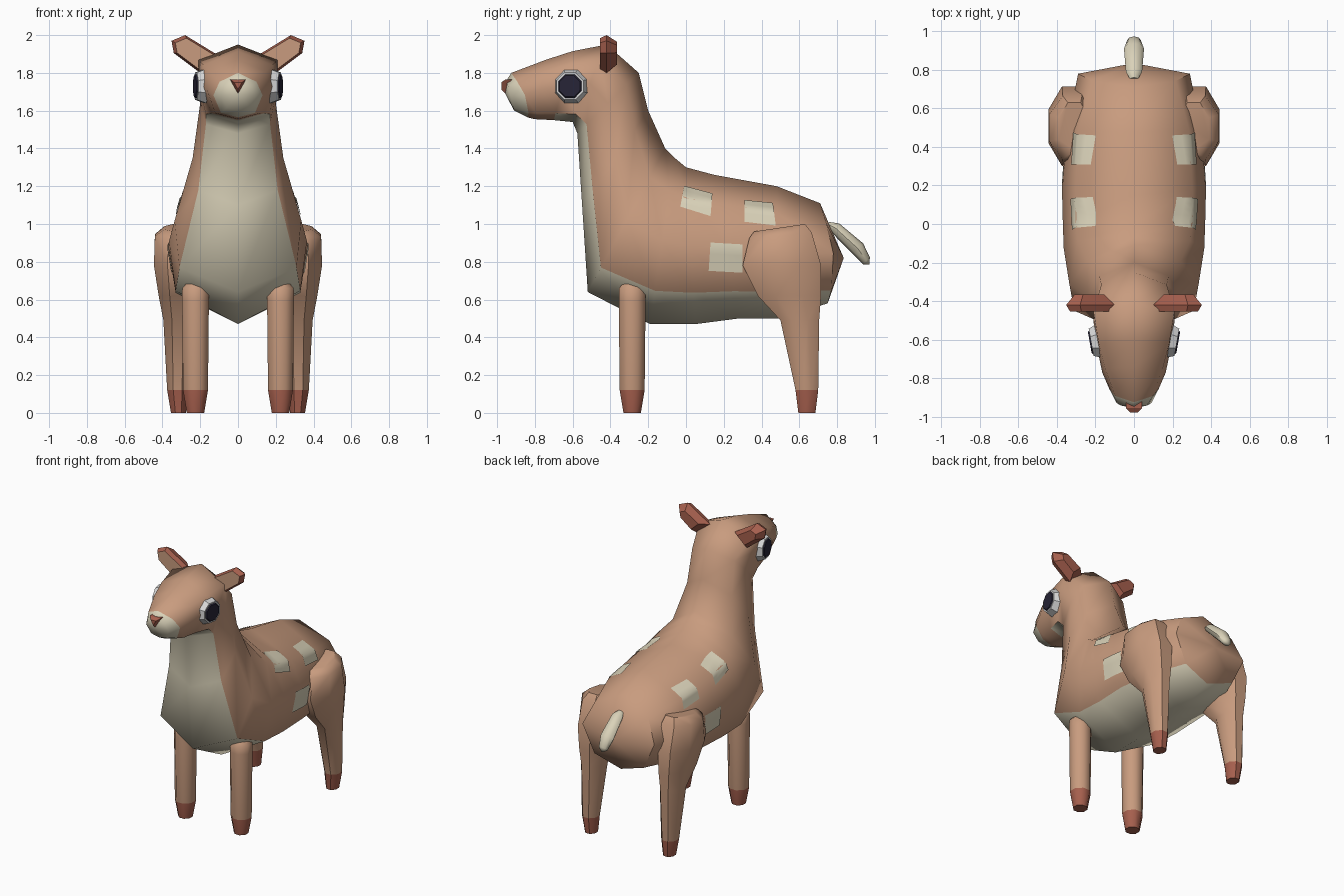
import bpy, bmesh, math
from mathutils import Vector, Matrix
from mathutils.bvhtree import BVHTree

if "Cube" in bpy.data.objects:
    bpy.data.objects.remove(bpy.data.objects["Cube"])


def material(name, rgb):
    m = bpy.data.materials.new(name)
    m.use_nodes = True
    m.diffuse_color = (*rgb, 1)
    m.node_tree.nodes["Principled BSDF"].inputs["Base Color"].default_value = (*rgb, 1)
    return m


FAWN = material("fawn", (0.58, 0.33, 0.21))
CREAM = material("cream", (0.70, 0.645, 0.485))
RUSSET = material("russet", (0.38, 0.115, 0.075))
WHITE = material("eye_white", (0.68, 0.68, 0.68))
DARK = material("eye_dark", (0.02, 0.018, 0.038))


def finish(bm, name, mats, angle=45):
    bmesh.ops.recalc_face_normals(bm, faces=bm.faces)
    mesh = bpy.data.meshes.new(name)
    bm.to_mesh(mesh)
    bm.free()
    for m in mats:
        mesh.materials.append(m)
    ob = bpy.data.objects.new(name, mesh)
    bpy.context.collection.objects.link(ob)
    bpy.ops.object.select_all(action="DESELECT")
    ob.select_set(True)
    bpy.context.view_layer.objects.active = ob
    bpy.ops.object.shade_smooth_by_angle(angle=math.radians(angle))
    return ob


def loft(name, rings, mats, slot=lambda i, j: 0, tips=(None, None), angle=45):
    """Skin rings of points; slot(i, j) picks the colour of side j in band i."""
    bm = bmesh.new()
    vs = [[bm.verts.new(p) for p in r] for r in rings]
    n = len(rings[0])
    for i in range(len(vs) - 1):
        for j in range(n):
            k = (j + 1) % n
            f = bm.faces.new((vs[i][j], vs[i][k], vs[i + 1][k], vs[i + 1][j]))
            f.material_index = slot(i, j)
    for ring, tip, i in ((vs[0], tips[0], -1), (vs[-1], tips[1], len(vs) - 1)):
        if tip:
            c = bm.verts.new(tip)
            caps = [bm.faces.new((ring[j], ring[(j + 1) % n], c)) for j in range(n)]
        else:
            caps = [bm.faces.new(ring)]
        for f in caps:
            f.material_index = slot(i, 0)
    return finish(bm, name, mats, angle)


def box_ring(s, z, y0, y1, x0, x1, lift=0.0):
    """Horizontal eight-sided ring filling the given bounds on side s."""
    out = []
    k = 1 / math.cos(math.pi / 8)
    for a in range(8):
        t = (a + 0.5) * math.pi / 4
        u = math.sin(t) * k
        out.append((s * ((x0 + x1) / 2 + (x1 - x0) / 2 * math.cos(t) * k),
                    (y0 + y1) / 2 + (y1 - y0) / 2 * u, z + lift * u))
    return out


# Body, neck and head: one skin through tilted cross-sections, rump to muzzle
# top y, top z, bottom y, bottom z, half width, lower half width, lower t, upper width, bow
SECTIONS = [
    (0.71, 1.11, 0.75, 0.58, 0.29, 0.20, 0.13, 0.75, 0.05),
    (0.48, 1.20, 0.50, 0.50, 0.35, 0.31, 0.20, 0.82, 0),
    (0.15, 1.26, 0.28, 0.50, 0.37, 0.33, 0.19, 0.82, 0),
    (0.00, 1.30, 0.05, 0.47, 0.37, 0.33, 0.20, 0.82, 0),
    (-0.06, 1.35, -0.19, 0.47, 0.365, 0.33, 0.20, 0.80, 0),
    (-0.11, 1.40, -0.52, 0.64, 0.335, 0.31, 0.17, 0.72, 0),
    (-0.20, 1.60, -0.55, 1.10, 0.24, 0.21, 0.16, 0.75, 0),
    (-0.25, 1.80, -0.575, 1.48, 0.20, 0.17, 0.15, 0.85, 0),
    (-0.42, 1.95, -0.60, 1.54, 0.21, 0.17, 0.10, 1.0, 0),
    (-0.60, 1.915, -0.70, 1.55, 0.19, 0.14, 0.10, 0.96, 0),
    (-0.74, 1.87, -0.80, 1.555, 0.165, 0.12, 0.10, 0.90, 0),
    (-0.925, 1.80, -0.84, 1.565, 0.13, 0.09, 0.10, 0.75, 0.03),
    (-0.95, 1.76, -0.91, 1.60, 0.09, 0.06, 0.10, 0.75, 0),
]
rings = []
for ty, tz, by, bz, w, wb, tb, up, bow in SECTIONS:
    def at(x, t, b=0):
        return (x, by + (ty - by) * t + b, bz + (tz - bz) * t)
    half = [(wb, tb, bow / 2), (w, 0.5, bow), (w * up, 0.8, bow / 2)]
    rings.append([at(0, 0)] + [at(*h) for h in half] + [at(0, 1)]
                 + [at(-x, t, b) for x, t, b in reversed(half)])
body = loft("body", rings, [FAWN, CREAM],
            lambda i, j: int(i >= 11 or (0 <= i < 9 and j in (0, 7))),
            ((0, 0.835, 0.82), (0, -0.957, 1.69)), 60)

# Flank spots: thin patches laid on the body surface
bm = bmesh.new()
bm.from_mesh(body.data)
tree = BVHTree.FromBMesh(bm)
bm.free()
SPOTS = {
    "shoulder_spot": [(-0.03, 1.09), (0.13, 1.04), (0.14, 1.16), (-0.01, 1.20)],
    "hip_spot": [(0.31, 1.01), (0.475, 0.99), (0.46, 1.11), (0.31, 1.125)],
    "flank_spot": [(0.12, 0.75), (0.30, 0.74), (0.30, 0.89), (0.13, 0.90)],
}
SIDES = (("left", 1), ("right", -1))
N = 5
for name, quad in SPOTS.items():
    a, b, c, d = (Vector(p) for p in quad)
    for side, s in SIDES:
        bm = bmesh.new()
        grid = []
        for i in range(N + 1):
            row = []
            for j in range(N + 1):
                p = a.lerp(b, i / N).lerp(d.lerp(c, i / N), j / N)
                hit, nor, _, _ = tree.ray_cast(Vector((s, p.x, p.y)), Vector((-s, 0, 0)))
                row.append(bm.verts.new(hit + Vector((s * 0.006, 0, 0.002))))
            grid.append(row)
        for i in range(N):
            for j in range(N):
                q = (grid[i][j], grid[i + 1][j], grid[i + 1][j + 1], grid[i][j + 1])
                bm.faces.new(q if s > 0 else q[::-1])
        mesh_faces = bm.faces[:]
        # Give the patch a slight thickness towards the body
        bmesh.ops.solidify(bm, geom=mesh_faces, thickness=0.006)
        finish(bm, f"{side}_{name}", [CREAM], 60)

EAR = [(0.10, 1.89), (0.20, 1.80), (0.34, 1.905), (0.352, 1.97), (0.28, 2.0)]
for side, s in SIDES:
    # Front leg with tapered hoof
    loft(f"{side}_front_leg",
         [box_ring(s, z, -0.285 - r, -0.285 + r, 0.225 - r, 0.225 + r)
          for z, r in ((0, 0.046), (0.12, 0.066), (0.60, 0.071), (0.66, 0.07), (0.69, 0.045))],
         [FAWN, RUSSET], lambda i, j: int(i < 1))

    # Hind leg with broad thigh
    loft(f"{side}_hind_leg", [box_ring(s, *r) for r in (
        (0, 0.595, 0.685, 0.275, 0.355),
        (0.12, 0.58, 0.70, 0.265, 0.375),
        (0.49, 0.50, 0.705, 0.24, 0.395),
        (0.62, 0.38, 0.715, 0.22, 0.42),
        (0.78, 0.30, 0.715, 0.20, 0.445),
        (0.94, 0.335, 0.665, 0.20, 0.44, 0.015),
        (0.98, 0.36, 0.63, 0.23, 0.39, 0.02))],
        [FAWN, RUSSET], lambda i, j: int(i < 1))

    # Ear: fawn front, russet rim and back
    cx, cz = 0.24, 1.91
    loft(f"{side}_ear",
         [[(s * (cx + (x - cx) * k), y, cz + (z - cz) * k) for x, z in EAR]
          for y, k in ((-0.455, 0.82), (-0.42, 1.0), (-0.365, 0.6))],
         [FAWN, RUSSET], lambda i, j: int(i >= 0), angle=30)

    # Eye: white dome with a dark disc, turned slightly forward
    for part, r1, r2, depth, off, mat in (("eye_white", 0.098, 0.078, 0.05, 0.0, WHITE),
                                          ("eye_pupil", 0.068, 0.060, 0.008, 0.028, DARK)):
        bm = bmesh.new()
        m = (Matrix.Translation((s * 0.198, -0.61, 1.73))
             @ Matrix.Rotation(-s * math.radians(10), 4, "Z")
             @ Matrix.Rotation(s * math.pi / 2, 4, "Y")
             @ Matrix.Translation((0, 0, off))
             @ Matrix.Rotation(math.pi / 8, 4, "Z"))
        bmesh.ops.create_cone(bm, cap_ends=True, segments=8, radius1=r1, radius2=r2,
                              depth=depth, matrix=m)
        finish(bm, f"{side}_{part}", [mat], 30)

# Nose: small wedge pointing down and forward
loft("nose", [[(-k * 0.042, y, 1.735 + k * 0.03), (k * 0.042, y, 1.735 + k * 0.03),
               (0, y, 1.735 - k * 0.045)] for y, k in ((-0.92, 1.0), (-0.955, 1.0), (-0.978, 0.5))],
     [RUSSET], angle=30)

# Tail: short drooping tube
TAIL = [(0.75, 1.0, 0.02), (0.79, 0.98, 0.042), (0.91, 0.87, 0.052), (0.955, 0.805, 0.035)]
along = Vector((0, 0.19, -0.19)).normalized()
across = Vector((0, 0.7071, 0.7071))
loft("tail", [[Vector((r * math.cos(a * math.pi / 4), y, z))
               + across * (0.75 * r * math.sin(a * math.pi / 4)) for a in range(8)]
              for y, z, r in TAIL], [CREAM], tips=(None, Vector((0, 0.97, 0.785))))
